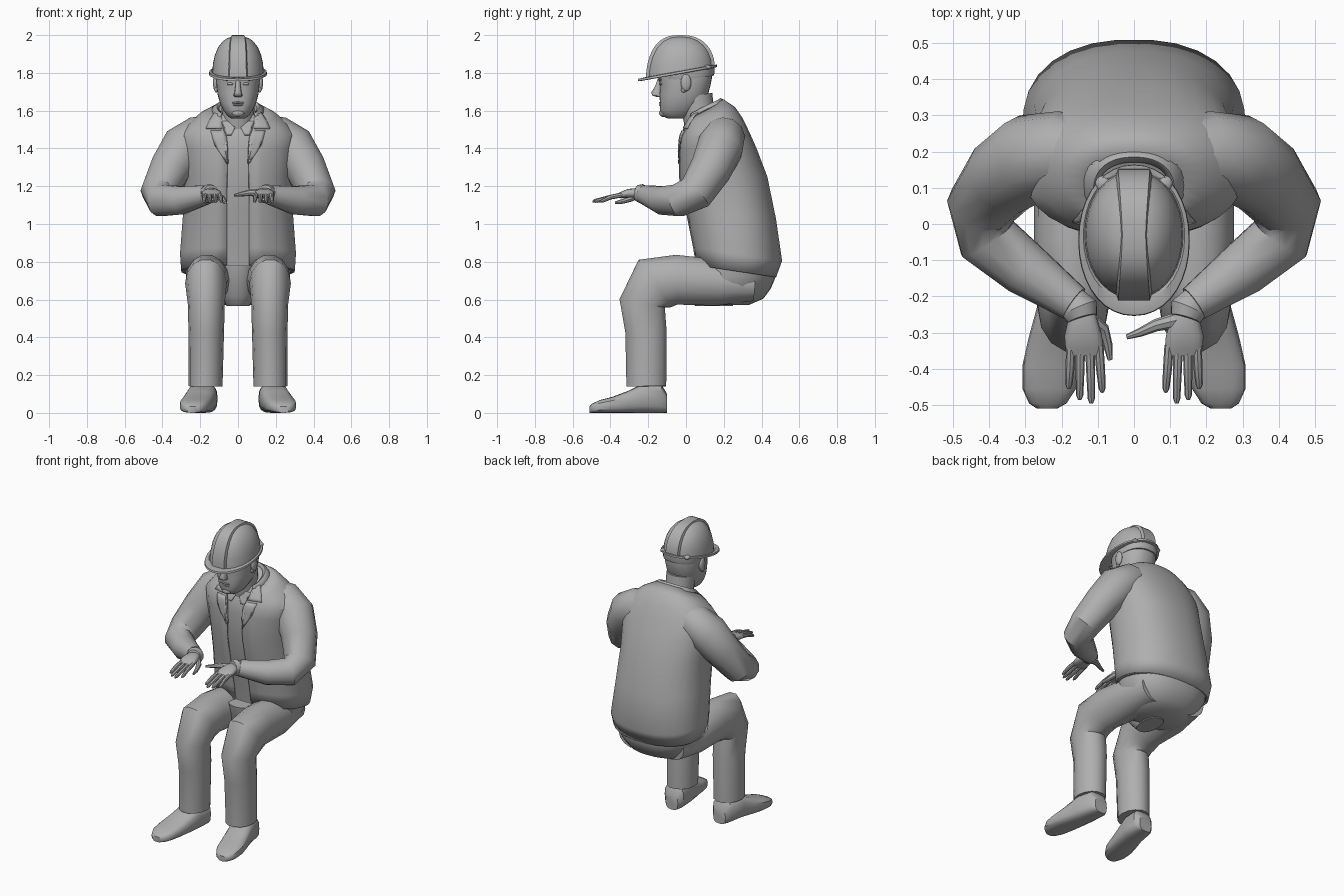
import bpy, bmesh
from math import sin, cos, asin, pi, radians
from mathutils import Vector
from mathutils.bvhtree import BVHTree

if "Cube" in bpy.data.objects:
    bpy.data.objects.remove(bpy.data.objects["Cube"])

GREY = (0.43, 0.43, 0.43, 1)
grey = bpy.data.materials.new("plain grey")
grey.use_nodes = True
grey.diffuse_color = GREY
grey.node_tree.nodes["Principled BSDF"].inputs["Base Color"].default_value = GREY


def finish(name, bm, angle=35):
    bmesh.ops.recalc_face_normals(bm, faces=bm.faces)
    me = bpy.data.meshes.new(name)
    bm.to_mesh(me)
    bm.free()
    me.materials.append(grey)
    me.polygons.foreach_set("use_smooth", [True] * len(me.polygons))
    me.set_sharp_from_angle(angle=radians(angle))
    ob = bpy.data.objects.new(name, me)
    bpy.context.collection.objects.link(ob)
    return ob


def loft(name, rings, closed=True, caps=True, angle=35):
    """Skin a list of equal-length point rings."""
    bm = bmesh.new()
    rows = [[bm.verts.new(p) for p in r] for r in rings]
    n = len(rows[0])
    for a, b in zip(rows, rows[1:]):
        for i in range(n if closed else n - 1):
            j = (i + 1) % n
            bm.faces.new((a[i], a[j], b[j], b[i]))
    if caps and closed:
        bm.faces.new(rows[0])
        bm.faces.new(rows[-1])
    return finish(name, bm, angle)


def power(v, p):
    return (1 if v >= 0 else -1) * abs(v) ** (2 / p)


def ring(z, front, back, rx, tilt=0, gap=0, p=2.3, n=28):
    """Level section between two y limits, optionally open at the front."""
    cy, ry = (front + back) / 2, (back - front) / 2
    g = asin((gap / rx) ** (p / 2)) if gap else 0
    pts = []
    for i in range(n):
        t = -pi / 2 + g + (2 * pi - 2 * g) * i / (n - 1 if gap else n)
        dy = ry * power(sin(t), p)
        pts.append((rx * power(cos(t), p), cy + dy, z + tilt * dy))
    return pts


def upright(y, cx, cz, w, h, p=2.4, n=16):
    """Section facing along y."""
    return [(cx + w * power(cos(2 * pi * i / n), p), y,
             cz + h * power(sin(2 * pi * i / n), p)) for i in range(n)]


def tube(name, path, ref, n=12, angle=35):
    """Skin along a path of (x, y, z, radius along ref, other radius)."""
    pts = [Vector(p[:3]) for p in path]
    rings = []
    for i, c in enumerate(pts):
        d = (pts[min(i + 1, len(pts) - 1)] - pts[max(i - 1, 0)]).normalized()
        v = d.cross(Vector(ref)).normalized()
        u = v.cross(d)
        a, b = path[i][3], path[i][-1]
        rings.append([c + u * a * cos(2 * pi * k / n) + v * b * sin(2 * pi * k / n)
                      for k in range(n)])
    return loft(name, rings, angle=angle)


def ball(name, loc, size, seg=14):
    bm = bmesh.new()
    bmesh.ops.create_uvsphere(bm, u_segments=seg, v_segments=8, radius=1)
    bmesh.ops.scale(bm, vec=size, verts=bm.verts)
    bmesh.ops.translate(bm, vec=loc, verts=bm.verts)
    return finish(name, bm, 60)


def thicken(ob, t, offset=-1):
    m = ob.modifiers.new("thickness", 'SOLIDIFY')
    m.thickness, m.offset = t, offset


def tree(ob):
    return BVHTree.FromPolygons([v.co.copy() for v in ob.data.vertices],
                                [tuple(f.vertices) for f in ob.data.polygons])


# Jacket and shirt: z, front, back, half width, tilt, half opening
coat = [(.75, .05, .478, .302, -.15, .06), (.84, .035, .51, .308, -.15, .06),
        (1.05, -.005, .478, .292, -.1, .06), (1.25, -.04, .432, .285, 0, .058),
        (1.40, -.04, .375, .305, .0, .055), (1.475, -.035, .335, .305, .08, .06),
        (1.53, -.02, .30, .262, .2, .075), (1.575, -.008, .26, .205, .33, .085),
        (1.61, 0, .20, .125, .5, .09)]
jacket = loft("jacket", [ring(*r) for r in coat], closed=False)
thicken(jacket, .01)
shirt = loft("shirt", [ring(z, f + .014, b - .014, w - .014, t)
                       for z, f, b, w, t, g in coat])
collar = loft("jacket_collar", [ring(1.598, -.006, .21, .145, .5, .1),
                                ring(1.62, .0, .185, .112, .5, .085),
                                ring(1.61, .01, .17, .10, .5, .08)], closed=False)
thicken(collar, .006)
trees = [tree(jacket), tree(shirt)]


def chest_flap(name, rows, s):
    """Thin cloth flap laid on the chest; rows of inner x, outer x, z."""
    grid = []
    for a, b in zip(rows, rows[1:]):
        for k in range(4):
            x0, x1, z = (p + (q - p) * k / 3 for p, q in zip(a, b))
            line = []
            for c in range(5):
                x = s * (x0 + (x1 - x0) * c / 4)
                hits = [t.ray_cast(Vector((x, -1, z)), Vector((0, 1, 0)))[0] for t in trees]
                ys = [h.y for h in hits if h]
                line.append((x, min(ys, default=0) - .003, z))
            grid.append(line)
    thicken(loft(name, grid, closed=False), .006, 0)


for s, side in ((1, "left"), (-1, "right")):
    chest_flap(side + "_lapel", [(.075, .145, 1.495), (.06, .125, 1.42), (.052, .058, 1.32)], s)
    chest_flap(side + "_collar_flap", [(.09, .12, 1.595), (.085, .15, 1.55), (.085, .17, 1.505)], s)
    chest_flap(side + "_shirt_collar", [(.04, .085, 1.545), (.015, .075, 1.51), (.035, .06, 1.47)], s)

    # Sleeve
    arm = [(.08, .19, 1.515, .07), (.20, .20, 1.465, .112), (.285, .18, 1.405, .125),
           (.36, .13, 1.29, .112), (.42, .05, 1.165, .098), (.405, -.04, 1.125, .088),
           (.30, -.125, 1.125, .077), (.165, -.22, 1.155, .052)]
    tube(side + "_sleeve", [(s * x, y, z, r) for x, y, z, r in arm],
         (-.067 * s, .073, -.09), 12)

    # Glove: cuff, palm, fingers and thumb
    tube(side + "_glove_cuff", [(s * .17, -.20, 1.155, .035), (s * .15, -.235, 1.16, .052),
                                (s * .142, -.262, 1.165, .042)], (0, 0, 1), 14)
    palm = [(-.21, .155, 1.158, .03, .026), (-.255, .142, 1.165, .038, .026),
            (-.31, .14, 1.162, .052, .023), (-.345, .137, 1.153, .052, .017),
            (-.365, .135, 1.15, .046, .010)]
    loft(side + "_palm", [upright(y, s * x, z, w, h) for y, x, z, w, h in palm])
    for i, (x0, x1, y1) in enumerate([(.097, .088, -.465), (.122, .118, -.495),
                                      (.148, .150, -.485), (.174, .18, -.455)]):
        tube(f"{side}_finger_{i + 1}",
             [(s * x0, -.335, 1.155, .013), (s * (x0 + x1) / 2, -.40, 1.142, .0125),
              (s * x1, y1 + .012, 1.122, .010), (s * x1, y1, 1.119, .005)], (0, 0, 1), 8)
    if s > 0:
        thumb = [(.12, -.265, 1.165, .022), (.06, -.28, 1.165, .017),
                 (.015, -.30, 1.158, .012), (-.02, -.312, 1.152, .007)]
    else:
        thumb = [(-.12, -.265, 1.155, .022), (-.085, -.29, 1.135, .017),
                 (-.072, -.335, 1.12, .013), (-.066, -.375, 1.112, .007)]
    tube(side + "_thumb", thumb, (0, 0, 1), 8)

    # Trouser leg
    leg = [(.14, .36, .68, .10, .09), (.15, .17, .69, .125, .125), (.165, -.05, .705, .112, .135),
           (.17, -.165, .685, .11, .156), (.168, -.232, .58, .098, .125),
           (.168, -.212, .43, .094, .112), (.172, -.21, .14, .090, .108)]
    tube(side + "_trouser_leg", [(s * x, *r) for x, *r in leg], (1, 0, 0), 14)

    # Shoe: y, centre x, half width, height
    foot = [(-.10, .175, .045, .10), (-.13, .178, .07, .15), (-.23, .19, .078, .155),
            (-.31, .208, .082, .115), (-.39, .225, .083, .085), (-.455, .234, .074, .068),
            (-.495, .238, .052, .05), (-.51, .24, .028, .035)]
    loft(side + "_shoe", [upright(y, s * x, h / 2, w, h / 2, 3) for y, x, w, h in foot])

    # Ear, eye and brow
    ball(side + "_ear", (s * .119, .0, 1.748), (.014, .028, .046))
    ball(side + "_ear_lobe", (s * .115, -.012, 1.712), (.010, .014, .016))
    ball(side + "_eye", (s * .042, -.134, 1.742), (.018, .010, .007))
    ball(side + "_brow", (s * .045, -.138, 1.764), (.034, .011, .007))

# Trouser seat
loft("trouser_seat", [ring(.57, .12, .33, .15), ring(.605, .06, .41, .21),
                      ring(.66, .03, .45, .25), ring(.72, .04, .475, .275),
                      ring(.80, .07, .46, .28)])
loft("trouser_crotch", [ring(.565, .05, .25, .06), ring(.62, -.0, .25, .09),
                        ring(.78, -.03, .25, .10)])

# Head: z, front, back, half width
face = [(1.558, -.095, -.01, .035), (1.572, -.126, .03, .056), (1.60, -.138, .06, .076),
        (1.64, -.138, .09, .096), (1.69, -.141, .118, .109), (1.735, -.138, .13, .114),
        (1.77, -.146, .137, .117), (1.82, -.145, .137, .116), (1.86, -.12, .11, .10)]
loft("head", [ring(*r) for r in face], angle=50)
tube("neck", [(0, .085, 1.47, .085), (0, .07, 1.56, .084), (0, .05, 1.68, .09)], (1, 0, 0), 20)
loft("nose", [ring(1.77, -.150, -.12, .011, n=12), ring(1.73, -.163, -.12, .014, n=12),
              ring(1.695, -.185, -.12, .019, n=12), ring(1.68, -.178, -.12, .024, n=12),
              ring(1.672, -.155, -.12, .018, n=12)], angle=60)
ball("upper_lip", (0, -.134, 1.642), (.034, .010, .006))
ball("lower_lip", (0, -.133, 1.630), (.028, .010, .006))
ball("chin", (0, -.118, 1.588), (.034, .024, .022))

# Helmet: dome, crest, brim and headband
BULGE = .76
levels = [radians(a) for a in (0, 15, 30, 45, 60, 72, 81, 87)]
dome = []
for a in levels:
    c = cos(a) ** BULGE
    dome.append(ring(1.80 + .194 * sin(a), -.03 - .176 * c, -.03 + .176 * c,
                     .136 * c, .18 * (1 - sin(a)), p=2.1, n=36))
loft("helmet_dome", dome, angle=50)
crest = []
for i in range(25):
    a = pi * i / 24
    c = power(cos(a), 2 / BULGE)
    base = Vector((0, -.03 - .176 * c, 1.80 + .194 * sin(a) - .18 * .176 * c * (1 - sin(a))))
    out = Vector((0, -cos(a), sin(a)))
    w = .032 + .012 * abs(cos(a))
    crest.append([base + out * h + Vector((x, 0, 0)) for x, h in
                  ((-w - .006, -.012), (-w, .006), (w, .006), (w + .006, -.012))])
loft("helmet_crest", crest, angle=25)
brim = [(.002, -.20, .135, .13), (.010, -.215, .15, .14), (.006, -.252, .163, .152),
        (-.006, -.254, .164, .154), (-.008, -.245, .155, .147), (-.006, -.20, .135, .13)]
loft("helmet_brim", [ring(1.80 + z, f, b, w, .18, p=2.1, n=36) for z, f, b, w in brim],
     caps=False)
loft("helmet_headband", [ring(1.768, -.13, .145, .118, .12), ring(1.778, -.14, .15, .121, .12),
                         ring(1.82, -.15, .15, .122, .12)])
for s, side in ((1, "left"), (-1, "right")):
    ball(side + "_helmet_clip", (s * .085, .112, 1.83), (.022, .022, .012))
